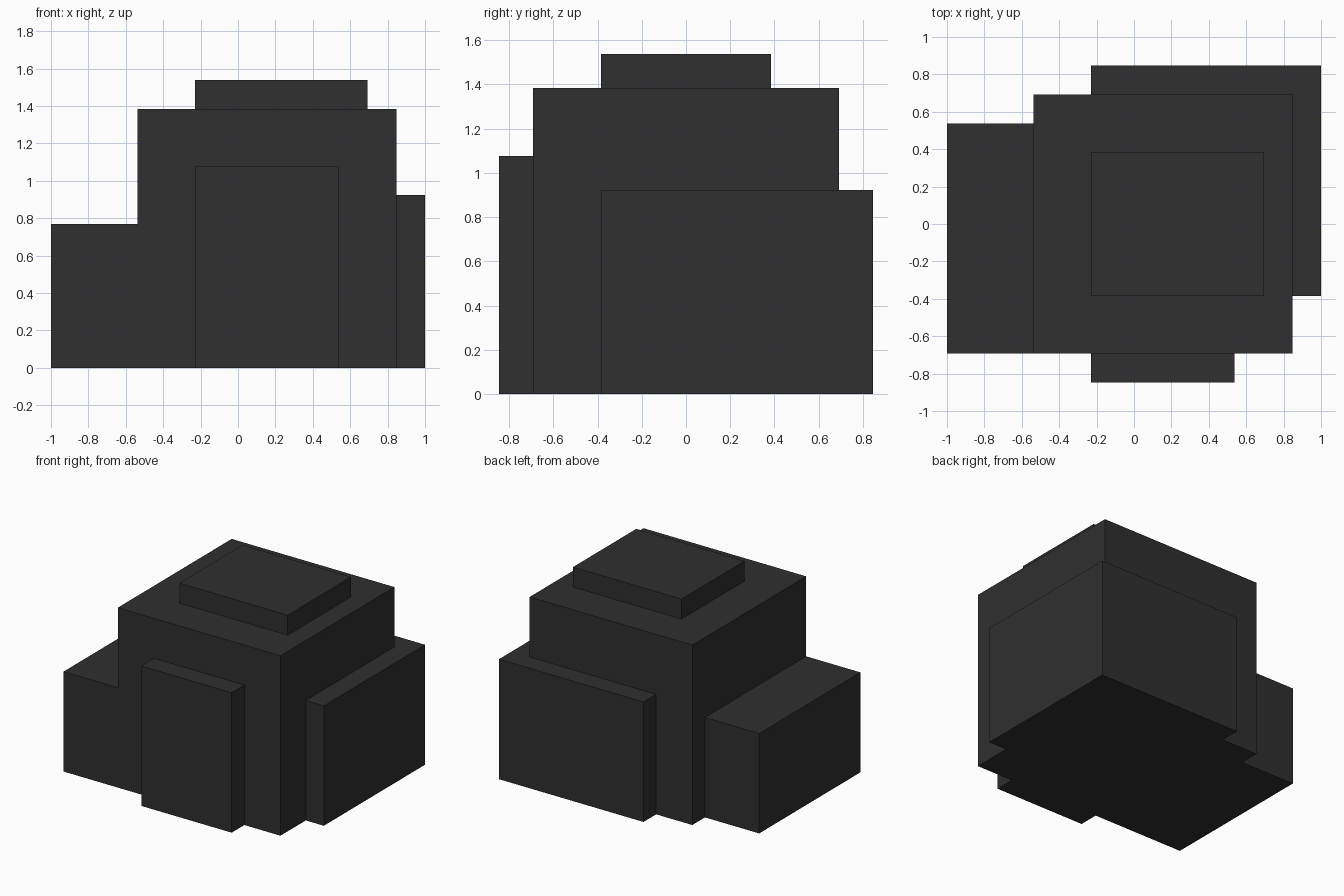
import bpy

if "Cube" in bpy.data.objects:
    bpy.data.objects.remove(bpy.data.objects["Cube"])

U = 1 / 13  # grid step of the blocky design

stone = bpy.data.materials.new("dark grey stone")
stone.diffuse_color = (0.029, 0.029, 0.029, 1)
stone.use_nodes = True
stone.node_tree.nodes["Principled BSDF"].inputs["Base Color"].default_value = stone.diffuse_color


def block(name, lo, hi):
    """Box between two corners given in grid steps."""
    bpy.ops.mesh.primitive_cube_add(size=1)
    ob = bpy.context.object
    ob.name = name
    for v in ob.data.vertices:
        for i in range(3):
            v.co[i] = (hi[i] if v.co[i] > 0 else lo[i]) * U
    ob.data.materials.append(stone)
    return ob


# Main body
body = block("rock_body", (-7, -9, 0), (11, 9, 18))

# Side blocks and top cap, merged into the body as one clean shell
parts = [
    block("left_ledge", (-13, -9, 0), (-5, 7, 10)),
    block("front_slab", (-3, -11, 0), (7, -7, 14)),
    block("back_right_block", (-3, -5, 0), (13, 11, 12)),
    block("top_cap", (-3, -5, 16), (9, 5, 20)),
]
for part in parts:
    mod = body.modifiers.new("join " + part.name, 'BOOLEAN')
    mod.operation = 'UNION'
    mod.solver = 'EXACT'
    mod.object = part
    part.hide_render = True
    part.hide_set(True)
